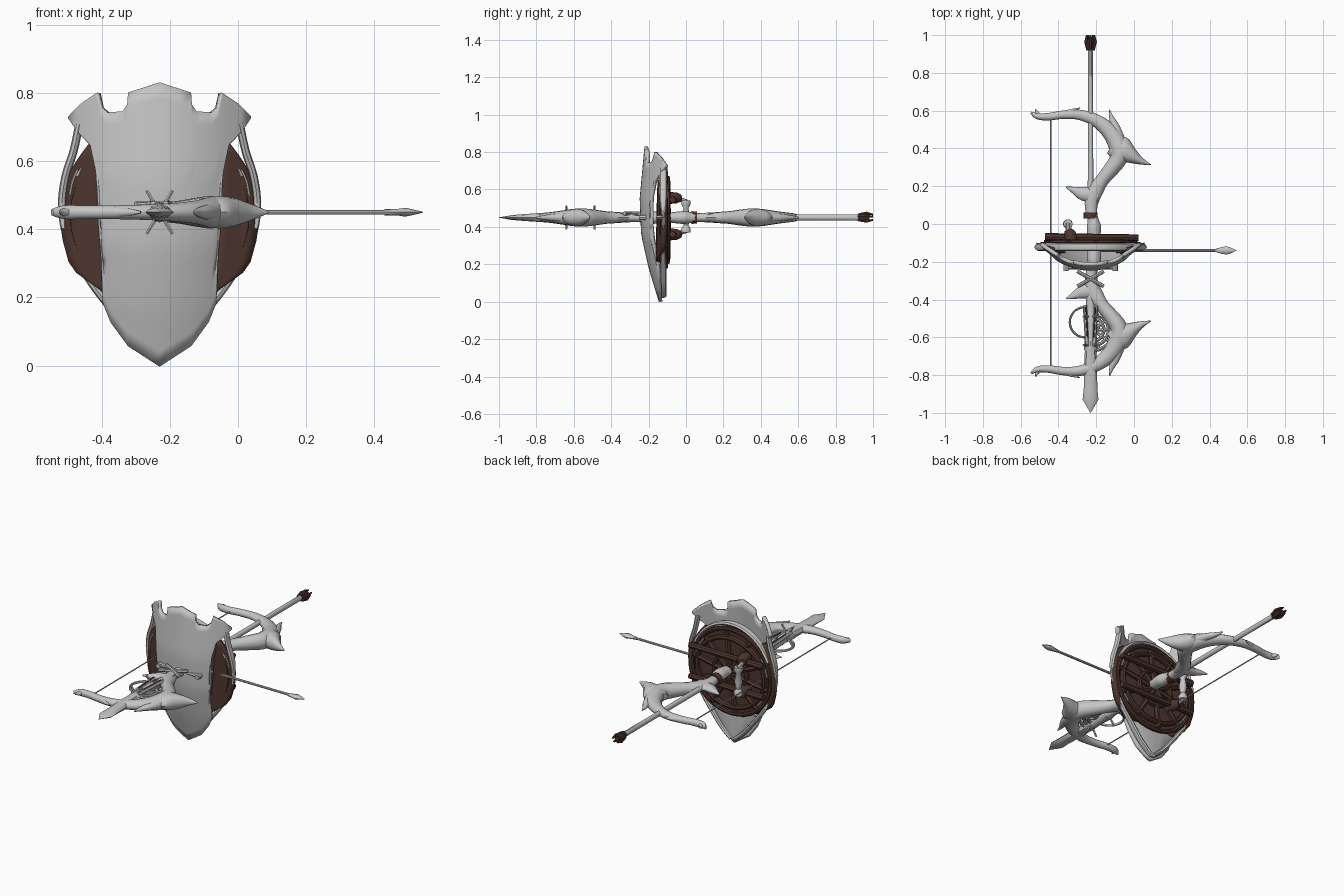
import bpy, bmesh, math
from mathutils import Vector

if "Cube" in bpy.data.objects:
    bpy.data.objects.remove(bpy.data.objects["Cube"])

CX, CZ = -0.23, 0.45   # common axis of shield, bow and spear


def material(name, rgb):
    m = bpy.data.materials.new(name)
    m.diffuse_color = (*rgb, 1)
    m.use_nodes = True
    m.node_tree.nodes["Principled BSDF"].inputs["Base Color"].default_value = m.diffuse_color
    return m


BONE = material("bone grey", (0.56, 0.56, 0.56))
WOOD = material("dark brown wood", (0.075, 0.036, 0.027))


def finish(name, bm, mat):
    bmesh.ops.recalc_face_normals(bm, faces=bm.faces)
    me = bpy.data.meshes.new(name)
    bm.to_mesh(me)
    bm.free()
    me.materials.append(mat)
    ob = bpy.data.objects.new(name, me)
    bpy.context.collection.objects.link(ob)
    return ob


def smooth(pts, k=4):
    """Catmull-Rom refinement of a list of equal-length tuples."""
    out = []
    for i in range(len(pts) - 1):
        a, b, c, d = pts[max(i - 1, 0)], pts[i], pts[i + 1], pts[min(i + 2, len(pts) - 1)]
        for t in (j / k for j in range(k)):
            out.append([.5 * (2 * q + (r - p) * t + (2 * p - 5 * q + 4 * r - s) * t * t
                              + (3 * q - p - 3 * r + s) * t ** 3) for p, q, r, s in zip(a, b, c, d)])
    return out + [pts[-1]]


def loft(name, pts, mat, n=10, up=(0, 0, 1), closed=False):
    """Sweep an ellipse through points (x, y, z, half_width, half_height)."""
    bm, rings, up = bmesh.new(), [], Vector(up)
    P = [Vector(p[:3]) for p in pts]
    k = len(P)
    for i, p in enumerate(pts):
        a = P[(i - 1) % k] if closed else P[max(i - 1, 0)]
        b = P[(i + 1) % k] if closed else P[min(i + 1, k - 1)]
        t = (b - a).normalized()
        side = t.cross(up).normalized()
        v = side.cross(t)
        rings.append([bm.verts.new(P[i] + side * p[3] * math.cos(q) + v * p[4] * math.sin(q))
                      for q in (2 * math.pi * j / n for j in range(n))])
    pairs = list(zip(rings, rings[1:])) + ([(rings[-1], rings[0])] if closed else [])
    for r, s in pairs:
        for j in range(n):
            bm.faces.new((r[j], r[(j + 1) % n], s[(j + 1) % n], s[j]))
    if not closed:
        bm.faces.new(rings[0])
        bm.faces.new(rings[-1])
    return finish(name, bm, mat)


def bar(name, a, b, r, mat, n=8, r2=None):
    r2 = r if r2 is None else r2
    d = Vector(b) - Vector(a)
    up = (0, 1, 0) if abs(d.normalized().z) > 0.9 else (0, 0, 1)
    return loft(name, [(*a, r, r), (*b, r2, r2)], mat, n, up)


def hoop(name, c, rx, rz, w, h, mat, a0=0, a1=360, n=40, flat=False):
    """Elliptical ring or arc, upright (xz) or flat (xy)."""
    full = a1 - a0 == 360
    pts = []
    for i in range(n if full else n + 1):
        q = math.radians(a0 + (a1 - a0) * i / n)
        u, v = rx * math.cos(q), rz * math.sin(q)
        pts.append((c[0] + u, c[1] + (v if flat else 0), c[2] + (0 if flat else v), w, h))
    return loft(name, pts, mat, 8, (0, 0, 1) if flat else (0, 1, 0), full)


def lerp(table, x):
    for (a, fa), (b, fb) in zip(table, table[1:]):
        if x <= b:
            return fa + (fb - fa) * (x - a) / (b - a)
    return table[-1][1]


def sheet(name, grid, thick, mat):
    """Skin a grid of points and thicken it."""
    bm = bmesh.new()
    V = [[bm.verts.new(p) for p in row] for row in grid]
    for a, b in zip(V, V[1:]):
        for i in range(len(a) - 1):
            bm.faces.new((a[i], b[i], b[i + 1], a[i + 1]))
    ob = finish(name, bm, mat)
    sol = ob.modifiers.new("thickness", 'SOLIDIFY')
    sol.thickness, sol.offset = thick, 0
    return ob


# --- curved bone plate: columns between a lower and an upper outline ---
TOP = [(0, .83), (.09, .80), (.092, .765), (.105, .745), (.15, .742), (.168, .757),
       (.172, .775), (.178, .80), (.225, .768), (.262, .73)]
BOT = [(0, 0), (.09, .06), (.14, .13), (.162, .185), (.172, .42), (.182, .56),
       (.198, .645), (.235, .685), (.262, .725)]
FRONT = [(0, -.135), (.18, -.19), (.36, -.23), (.55, -.238), (.83, -.212)]
half = [0, .03, .06, .09, .092, .105, .125, .14, .15, .162, .168, .172, .178, .182, .198, .225, .235, .262]
grid, ROWS = [], 18
for d in [-d for d in half[:0:-1]] + half:
    lo, hi = lerp(BOT, abs(d)), lerp(TOP, abs(d))
    zs = [lo + (hi - lo) * i / ROWS for i in range(ROWS + 1)]
    grid.append([(CX + d, lerp(FRONT, z) + 1.7 * d * d, z) for z in zs])
plate = sheet("shield_plate", grid, .02, BONE)

# --- bone rims, arch behind the plate, and wooden front boards ---
loft("lower_backing", [(CX, -.13, .02, .015, .012), (CX, -.13, .1, .10, .012),
                       (CX, -.13, .2, .16, .012)], BONE, 12, (0, 1, 0))
hoop("bone_arch", (CX, -.122, .435), .265, .285, .012, .022, BONE, 25, 155, 24)
RIM = [(.012, .03, .018), (.075, .085, .018), (.14, .165, .018), (.212, .262, .012), (.268, .37, .008),
       (.286, .46, .010), (.277, .55, .020), (.252, .63, .021), (.235, .71, .021)]
INNER = [(.21, .135), (.25, .155), (.42, .168), (.55, .178), (.65, .192)]
OUTER = [(.21, .155), (.285, .258), (.38, .284), (.46, .289), (.53, .280), (.60, .242), (.65, .205)]
for s in (-1, 1):
    def on_board(d, z, lift=0.0):
        return (CX + s * d, -.150 + (d - .15) * .27 - lift, z)
    loft("bone_rim", smooth([(CX + s * d, -.122, z, .012, h) for d, z, h in RIM]), BONE, 8, (0, 1, 0))
    sheet("front_board", [[on_board(a + (b - a) * i / 4, z) for i in range(5)]
                          for z in (.21 + .44 * j / 14 for j in range(15))
                          for a, b in [(lerp(INNER, z), lerp(OUTER, z))]], .028, WOOD)
    loft("board_inlay", smooth([(*on_board(d, z, .013), .004, .006) for d, z in
                                [(.24, .575), (.255, .54), (.263, .50)]]), BONE, 6, (0, 1, 0))

# --- round wooden shield with raised back frame ---
loft("wood_disc", [(CX, -.14, .44, .262, .255), (CX, -.108, .44, .268, .262)], WOOD, 40)
hoop("wood_outer_ring", (CX, -.107, .44), .258, .252, .013, .012, WOOD)
hoop("wood_back_ring", (CX, -.10, .437), .225, .205, .014, .018, WOOD)
hoop("wood_inner_ring", (CX, -.098, .437), .11, .10, .012, .016, WOOD, n=24)
for i in range(10):
    q = math.pi * 2 * i / 10 + .2
    bar("back_spoke", (CX, -.095, .437),
        (CX + .25 * math.cos(q), -.10, .437 + .235 * math.sin(q)), .015, WOOD, 6)
for z in (.36, .545):
    bar("back_crossbar", (CX - .24, -.068, z), (CX + .255, -.072, z), .02, WOOD, 8, .017)
for a in (145, -40, 15, 195):
    hoop("back_inlay", (CX, -.104, .44), .242, .23, .006, .008, BONE, a, a + 28, 8)

# --- rear hand grip ---
loft("hand_grip", [(-.35, .0, .37, .024, .024), (-.35, .0, .39, .026, .026), (-.35, .0, .41, .014, .014),
                   (-.35, .0, .45, .022, .024), (-.35, .0, .50, .014, .014), (-.35, .0, .52, .026, .026),
                   (-.35, .0, .54, .024, .024)], BONE, 10, (0, 1, 0))
for z in (.36, .555):
    loft("grip_mount", [(-.33, -.10, z, .035, .035), (-.34, -.05, z, .032, .03), (-.35, -.03, z, .02, .02)], WOOD)
    bar("grip_arm", (-.35, -.06, z), (-.35, .005, z - .02 * (1 if z > .45 else -1)), .012, BONE)


# --- bow limbs, repeated about the shield ---
def limb(name, pts, flip):
    return loft(name, smooth([(x, -.2 - y if flip else y, CZ, w, h) for x, y, w, h in pts]), BONE, 12)


for flip in (False, True):
    limb("bow_limb", [(-.545, .59, .006, .010), (-.51, .570, .016, .020), (-.45, .568, .020, .02),
                      (-.38, .578, .022, .02), (-.29, .578, .027, .022), (-.20, .547, .034, .026),
                      (-.125, .485, .044, .034), (-.08, .405, .052, .046), (-.083, .345, .046, .048),
                      (-.125, .285, .040, .042), (-.17, .23, .036, .034), (-.205, .175, .042, .03),
                      (-.225, .115, .036, .026), (-.225, .06, .030, .024), (-.215, .02, .028, .03),
                      (-.212, -.02, .038, .034), (-.215, -.10, .03, .025)], flip)
    limb("bow_blade", [(-.12, .42, .05, .025), (-.07, .395, .07, .046), (-.015, .362, .042, .043),
                       (.035, .334, .020, .026), (.09, .313, .002, .003)], flip)
    limb("outer_spike", [(-.07, .43, .03, .028), (-.098, .51, .024, .020), (-.118, .56, .013, .012),
                         (-.130, .605, .002, .003)], flip)
    limb("limb_spike", [(-.40, .575, .015, .015), (-.34, .594, .013, .014), (-.285, .615, .002, .003)], flip)
    limb("nock_spike", [(-.49, .565, .012, .014), (-.515, .592, .008, .01), (-.52, .61, .002, .003)], flip)
    limb("inner_spur", [(-.19, .15, .045, .026), (-.27, .16, .036, .022), (-.32, .18, .018, .014),
                        (-.36, .195, .003, .004)], flip)
bar("bow_string", (-.44, .56, CZ), (-.44, -.75, CZ), .0035, BONE, 6)

# --- long spear along the depth axis ---
loft("spear_shaft", [(CX, .96, CZ, .013, .017), (CX, .6, CZ, .013, .016), (CX, .2, CZ, .015, .016),
                     (CX, -.2, CZ, .02, .018), (CX, -.66, CZ, .03, .028)], BONE, 10)
loft("spear_head", [(CX, -.62, CZ, .028, .03), (CX, -.75, CZ, .034, .026), (CX, -.87, CZ, .036, .018),
                    (CX, -.93, CZ, .042, .013), (CX, -.96, CZ, .024, .008), (CX, -1.0, CZ, .001, .001)], BONE, 8)
loft("spear_collar", [(CX, .06, CZ, .036, .033), (CX, .03, CZ, .038, .036)], WOOD, 10)
loft("butt_wrap", [(CX, .925, CZ, .017, .019), (CX, .95, CZ, .024, .024), (CX, .98, CZ, .022, .02)], WOOD, 8)
for i in range(5):
    q = i * math.tau / 5 + .3
    c, s = math.cos(q), math.sin(q)
    loft("butt_claw", [(CX + .014 * c, .92, CZ + .014 * s, .009, .009), (CX + .026 * c, .965, CZ + .024 * s, .009, .009),
                       (CX + .02 * c, 1.0, CZ + .016 * s, .005, .005)], WOOD, 6)

# --- crossguard and straps in front of the plate ---
bar("crossguard", (-.36, -.228, CZ), (-.10, -.228, CZ), .012, BONE)
for x in (-.36, -.10):
    bar("guard_end", (x, -.215, CZ), (x, -.25, CZ), .014, BONE)
for s in (-1, 1):
    bar("cross_strap", (CX - s * .07, -.33, CZ + .022), (CX + s * .07, -.25, CZ + .022), .010, BONE)
    bar("side_strip", (CX + s * .03, -.43, CZ + .022), (CX + s * .018, -.65, CZ + .022), .011, BONE, 6)
    bar("wood_strip", (CX + s * .026, -.44, CZ + .031), (CX + s * .016, -.60, CZ + .031), .004, WOOD, 6)

# --- ring, rib arcs and pegs around the front shaft ---
loft("front_hub", [(CX, -.42, CZ, .02, .02), (CX, -.5, CZ, .034, .028), (CX, -.58, CZ, .026, .026),
                   (CX, -.66, CZ, .036, .028), (CX, -.70, CZ, .02, .02)], BONE)
hoop("flat_ring", (-.26, -.52, CZ), .08, .08, .006, .008, BONE, n=28, flat=True)
for r in (.06, .085, .11):
    hoop("rib_arc", (-.22, -.56, CZ), r, r, .009, .012, BONE, -85, 60, 14, True)
for q in (-70, -35, 0, 35):
    c, s = math.cos(math.radians(q)), math.sin(math.radians(q))
    bar("rib_spoke", (-.22, -.56, CZ), (-.22 + .12 * c, -.56 + .12 * s, CZ), .008, BONE, 6)
for y in (-.49, -.64):
    for sx in (-1, 1):
        for sz in (-1, 1):
            bar("peg", (CX, y, CZ), (CX + sx * .038, y, CZ + sz * .063), .007, BONE, 6, .005)

# --- side arrow ---
bar("arrow_shaft", (-.2, -.14, CZ), (.48, -.14, CZ), .007, BONE)
loft("arrow_head", [(.43, -.14, CZ, .008, .009), (.465, -.14, CZ, .018, .009), (.49, -.14, CZ, .022, .013),
                    (.51, -.14, CZ, .016, .009), (.543, -.14, CZ, .001, .001)], BONE, 8)

# --- smooth shading with sharp edges kept ---
bpy.ops.object.select_all(action='SELECT')
bpy.context.view_layer.objects.active = plate
bpy.ops.object.shade_smooth_by_angle(angle=math.radians(40))
